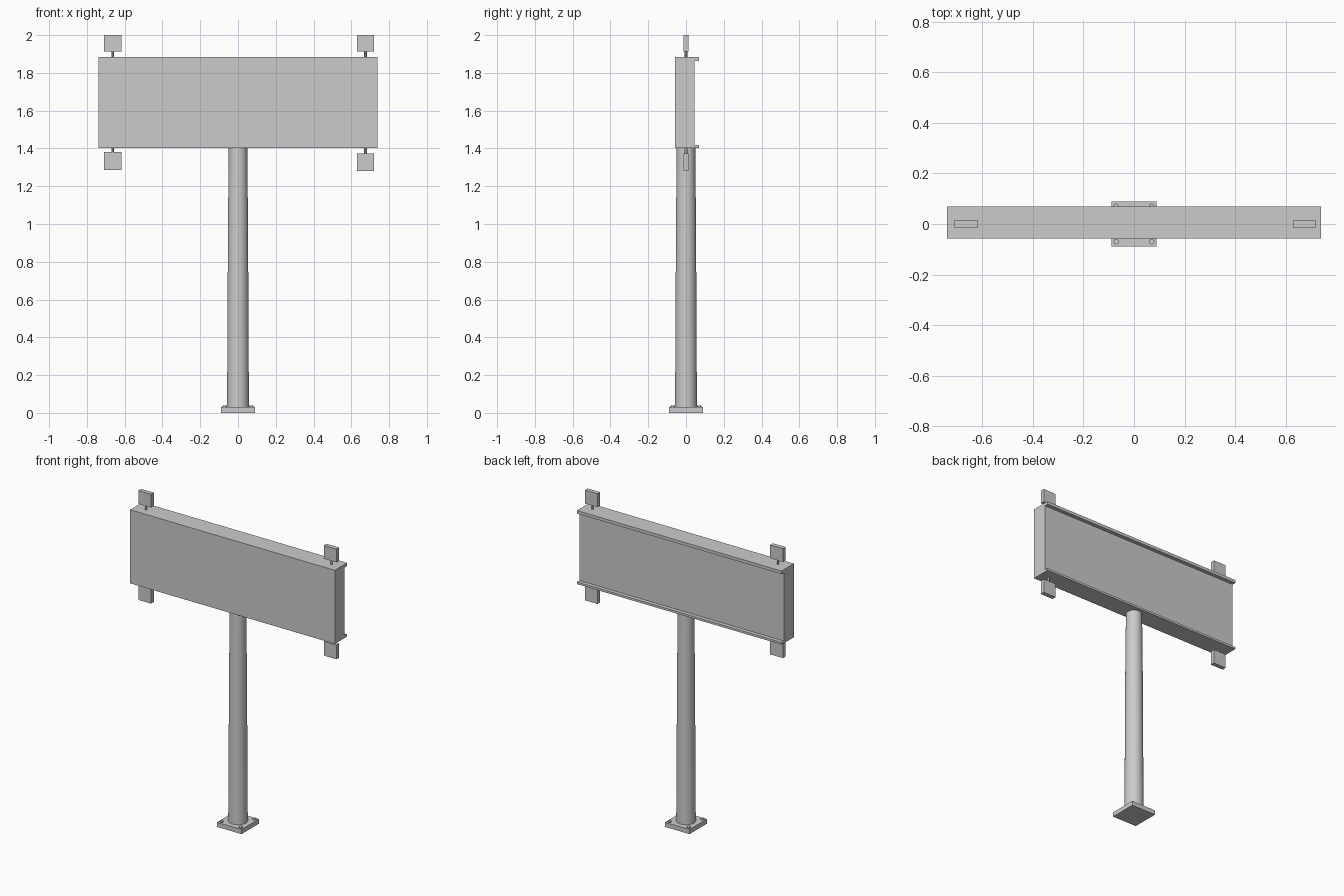
import bpy, bmesh
from math import cos, sin, pi

if "Cube" in bpy.data.objects:
    bpy.data.objects.remove(bpy.data.objects["Cube"])


def make_object(name, bm):
    bmesh.ops.recalc_face_normals(bm, faces=bm.faces)
    mesh = bpy.data.meshes.new(name)
    bm.to_mesh(mesh)
    bm.free()
    ob = bpy.data.objects.new(name, mesh)
    bpy.context.collection.objects.link(ob)
    return ob


def box(name, x0, x1, y0, y1, z0, z1):
    bm = bmesh.new()
    bmesh.ops.create_cube(bm, size=1)
    for v in bm.verts:
        v.co = ((x0 + x1) / 2 + v.co.x * (x1 - x0),
                (y0 + y1) / 2 + v.co.y * (y1 - y0),
                (z0 + z1) / 2 + v.co.z * (z1 - z0))
    return make_object(name, bm)


def turned(name, x, y, profile, sides):
    """Stack of rings from (radius, z) pairs, capped at both ends."""
    bm = bmesh.new()
    rings = [[bm.verts.new((x + r * cos(2 * pi * i / sides),
                            y + r * sin(2 * pi * i / sides), z))
              for i in range(sides)] for r, z in profile]
    for a, b in zip(rings, rings[1:]):
        for i in range(sides):
            j = (i + 1) % sides
            bm.faces.new((a[i], a[j], b[j], b[i]))
    bm.faces.new(rings[0])
    bm.faces.new(rings[-1])
    ob = make_object(name, bm)
    bpy.context.view_layer.objects.active = ob
    ob.select_set(True)
    bpy.ops.object.shade_smooth_by_angle(angle=pi / 6)
    ob.select_set(False)
    return ob


# Base plate with four bolts
box("base_plate", -0.089, 0.089, -0.09, 0.09, 0, 0.03)
for sx in (-1, 1):
    for sy in (-1, 1):
        turned("base_bolt", sx * 0.07, sy * 0.07, [(0.011, 0.028), (0.011, 0.038)], 12)

# Tapered pole
turned("pole", 0, 0, [(0.058, 0.028), (0.057, 0.2), (0.053, 1.0), (0.049, 1.405)], 32)

# Sign cabinet: C-shaped profile (y, z) with rear lips, extruded along x
profile = [(-0.057, 1.403), (0.07, 1.403), (0.07, 1.417), (0.045, 1.417),
           (0.045, 1.863), (0.07, 1.863), (0.07, 1.883), (-0.057, 1.883)]
bm = bmesh.new()
face = bm.faces.new([bm.verts.new((-0.739, y, z)) for y, z in profile])
ext = bmesh.ops.extrude_face_region(bm, geom=[face], use_keep_orig=True)
bmesh.ops.translate(bm, vec=(1.478, 0, 0),
                    verts=[g for g in ext["geom"] if isinstance(g, bmesh.types.BMVert)])
make_object("sign_panel", bm)

# Small square lamps on stems at the four corners: centre x, low z, high z
for x, low, high in ((-0.664, 1.913, 2.0), (0.675, 1.913, 2.0),
                     (-0.664, 1.286, 1.38), (0.675, 1.281, 1.374)):
    box("corner_lamp", x - 0.046, x + 0.046, -0.014, 0.014, low, high)
    stem = (1.88, low + 0.003) if low > 1.8 else (high - 0.003, 1.406)
    turned("lamp_stem", x, 0, [(0.007, stem[0]), (0.007, stem[1])], 12)
